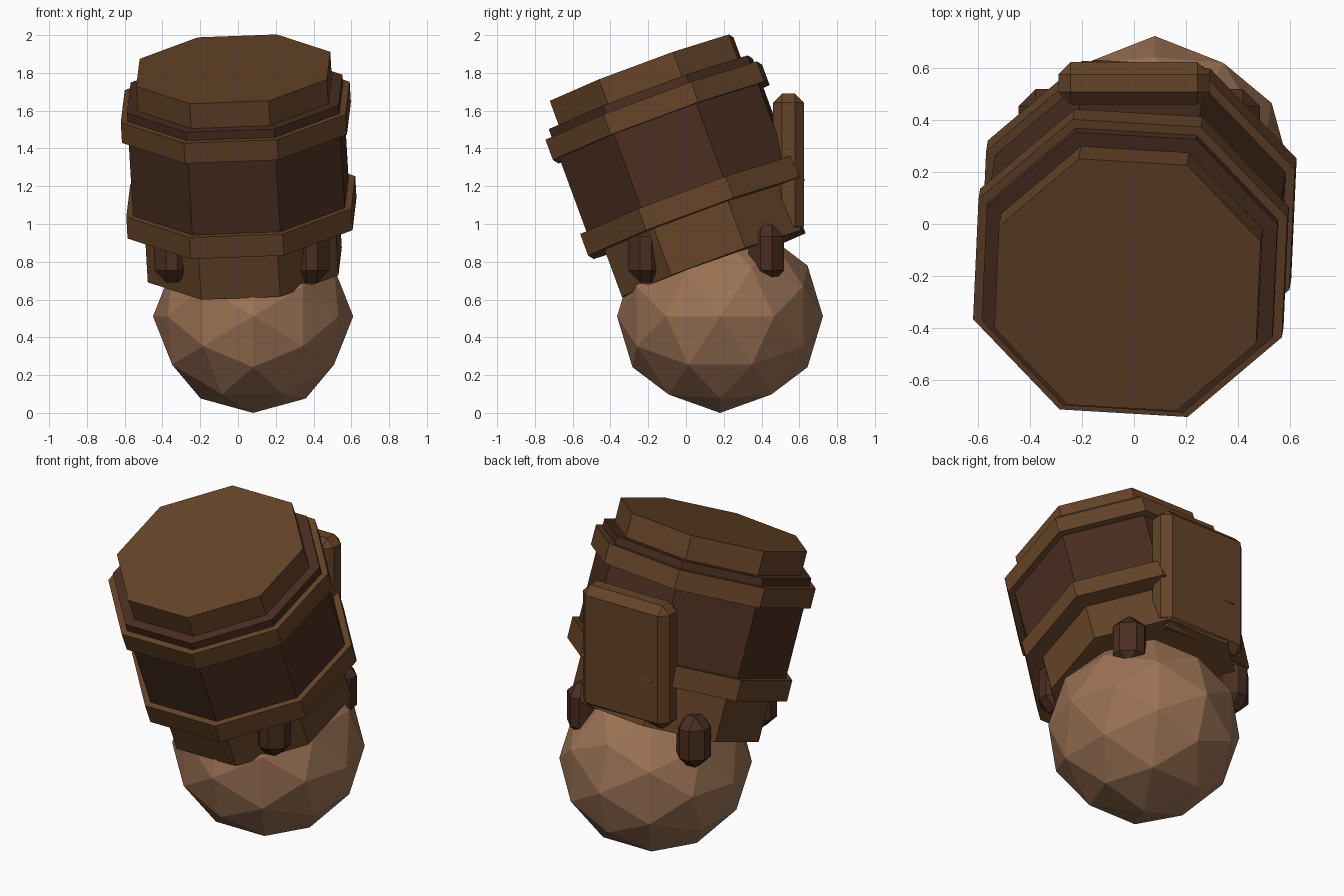
import bpy, bmesh, math
from mathutils import Vector, Matrix

if "Cube" in bpy.data.objects:
    bpy.data.objects.remove(bpy.data.objects["Cube"])


def material(name, rgb):
    m = bpy.data.materials.new(name)
    m.diffuse_color = (*rgb, 1)
    m.use_nodes = True
    m.node_tree.nodes["Principled BSDF"].inputs["Base Color"].default_value = m.diffuse_color
    return m


TAN = material("tan", (0.33, 0.17, 0.09))
BROWN = material("brown", (0.13, 0.057, 0.021))
DARK = material("dark_brown", (0.068, 0.027, 0.014))


def add_object(name, bm, mat, matrix=Matrix()):
    bmesh.ops.recalc_face_normals(bm, faces=bm.faces)
    me = bpy.data.meshes.new(name)
    bm.to_mesh(me)
    bm.free()
    me.materials.append(mat)
    ob = bpy.data.objects.new(name, me)
    ob.matrix_world = matrix
    bpy.context.collection.objects.link(ob)
    return ob


# Faceted ball: once-subdivided icosahedron standing on an edge midpoint
g = (1 + 5 ** 0.5) / 2
corners = []
for a in (-1, 1):
    for b in (-g, g):
        corners += [Vector((a, 0, b)), Vector((b, a, 0)), Vector((0, b, a))]
points = list(corners)
for i, p in enumerate(corners):
    points += [p + q for q in corners[:i] if (p - q).length < 2.1]
bm = bmesh.new()
for p in points:
    n = p.normalized()
    bm.verts.new((n.x * 0.53, n.y * 0.545, n.z * 0.511))
bmesh.ops.convex_hull(bm, input=bm.verts)
add_object("ball_base", bm, TAN, Matrix.Translation((0.08, 0.18, 0.511)))

# Tilted frame of the octagonal barrel, origin at the centre of its top
up = Vector((-0.055, -0.345, 0.937)).normalized()
side = Vector((1, -0.058, 0.035))
side = (side - up * side.dot(up)).normalized()
back = up.cross(side)
frame = Matrix((side, back, up)).transposed().to_4x4()
frame.translation = (-0.025, -0.235, 1.82)


def octagon(name, apothem, top, bottom, mat):
    r = apothem / math.cos(math.pi / 8)
    bm = bmesh.new()
    bmesh.ops.create_cone(
        bm, cap_ends=True, segments=8, radius1=r, radius2=r, depth=top - bottom,
        matrix=Matrix.Translation((0, 0, (top + bottom) / 2))
        @ Matrix.Rotation(math.pi / 8, 4, 'Z'))
    add_object(name, bm, mat, frame)


# Barrel core, outer wall and two hoops
octagon("barrel_core", 0.506, 0, -1.107, BROWN)
octagon("barrel_wall", 0.562, -0.14, -0.80, DARK)
octagon("upper_hoop", 0.597, -0.187, -0.302, BROWN)
octagon("lower_hoop", 0.597, -0.72, -0.842, BROWN)


def chamfered_box(name, centre, size, chamfer, mat):
    bm = bmesh.new()
    bmesh.ops.create_cube(bm, size=1, matrix=Matrix.Diagonal((*size, 1)))
    bmesh.ops.bevel(bm, geom=bm.edges[:], offset=chamfer, segments=1,
                    affect='EDGES', profile=0.5)
    add_object(name, bm, mat, Matrix.Translation(centre))


# Upright plate at the back
chamfered_box("back_plate", (0, 0.543, 1.315), (0.584, 0.163, 0.75), 0.047, BROWN)

# Four studs between ball and barrel
for label, y in (("front", -0.213), ("back", 0.425)):
    for lr, x in (("left", -0.35), ("right", 0.39)):
        chamfered_box(f"{label}_{lr}_stud", (x, y, 0.845), (0.19, 0.19, 0.31), 0.065, DARK)
